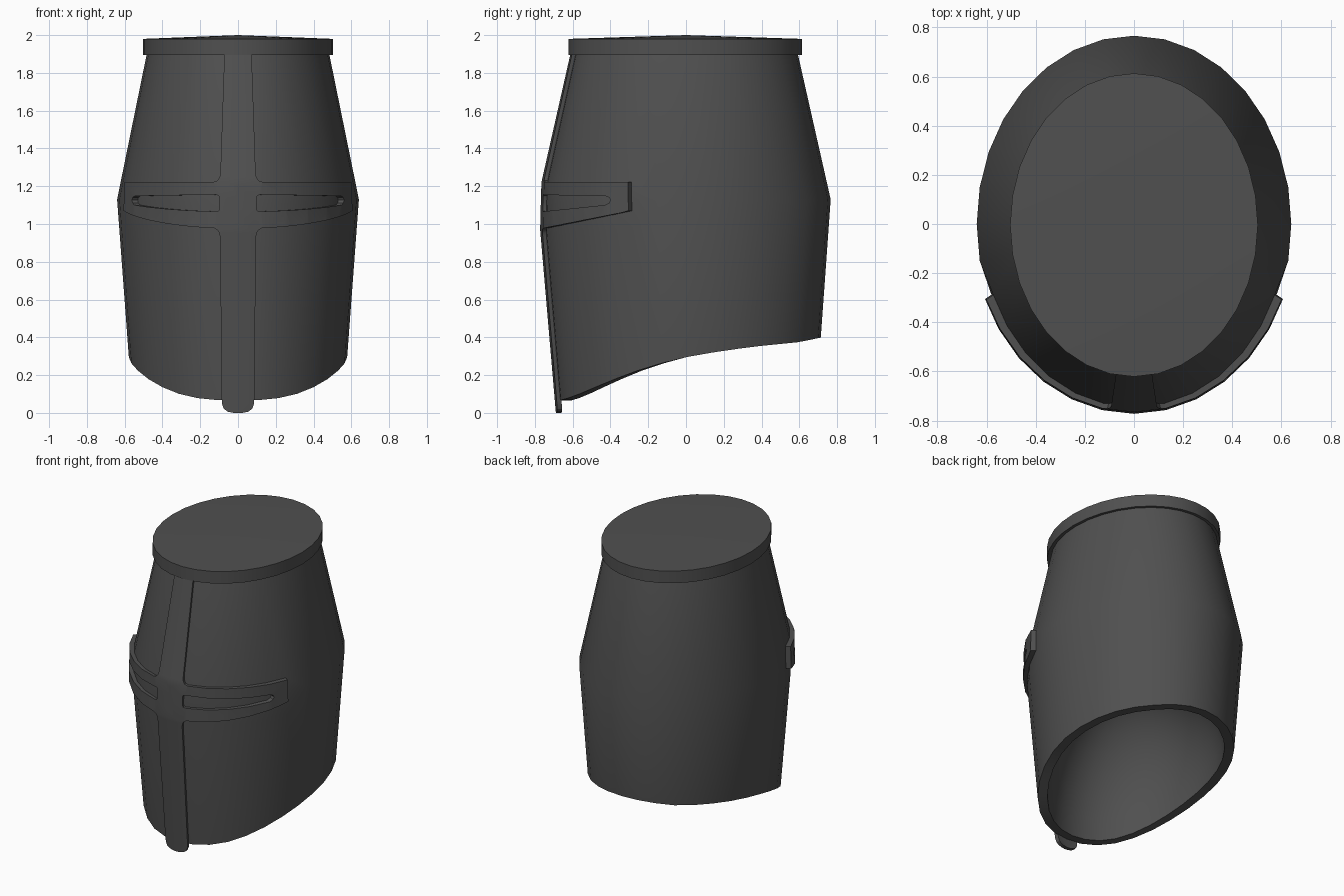
import bpy, bmesh, math

if "Cube" in bpy.data.objects:
    bpy.data.objects.remove(bpy.data.objects["Cube"])

N = 32                      # sides of the helm
STEP = 2 * math.pi / N
BAND_TOP, BROW, BAND_LOW = 1.222, 1.13, 0.97
PROFILE = [(0, 0.556, 0.677), (BROW, 0.64, 0.766), (1.9, 0.483, 0.592)]   # z, half width, half depth
HEM = [(-0.69, 0.06), (-0.6, 0.085), (-0.4, 0.17), (-0.2, 0.245), (0, 0.295),
       (0.2, 0.33), (0.4, 0.355), (0.6, 0.375), (0.72, 0.4)]               # y, z of the lower edge

steel = bpy.data.materials.new("dark steel")
steel.diffuse_color = (0.08, 0.08, 0.08, 1)
steel.use_nodes = True
steel.node_tree.nodes["Principled BSDF"].inputs["Base Color"].default_value = steel.diffuse_color


def lerp_table(table, v):
    for a, b in zip(table, table[1:]):
        if v <= b[0] or b is table[-1]:
            f = (v - a[0]) / (b[0] - a[0])
            return [p + (q - p) * f for p, q in zip(a[1:], b[1:])]


def radii(z, k):
    """Half width and depth; the brow is flattened behind the visor band."""
    if abs(k) <= 6 and BAND_LOW < z < BAND_TOP:
        lo, hi = lerp_table(PROFILE, BAND_LOW), lerp_table(PROFILE, BAND_TOP)
        f = (z - BAND_LOW) / (BAND_TOP - BAND_LOW)
        return [p + (q - p) * f for p, q in zip(lo, hi)]
    return lerp_table(PROFILE, z)


def corner(k, z, off_x=0.0, off_y=0.0):
    """Point on the helm wall at corner k, counted from the front."""
    rx, ry = radii(z, k)
    t = k * STEP
    shift = 0.008 * max(0, 1 - z / BROW)
    return ((rx + off_x) * math.sin(t), shift - (ry + off_y) * math.cos(t), z)


def finish(bm, name):
    bmesh.ops.recalc_face_normals(bm, faces=bm.faces)
    me = bpy.data.meshes.new(name)
    bm.to_mesh(me)
    bm.free()
    me.materials.append(steel)
    ob = bpy.data.objects.new(name, me)
    bpy.context.collection.objects.link(ob)
    bpy.ops.object.select_all(action='DESELECT')
    ob.select_set(True)
    bpy.context.view_layer.objects.active = ob
    bpy.ops.object.shade_smooth_by_angle(angle=math.radians(30))
    return ob


def loft(bm, rings):
    rows = [[bm.verts.new(p) for p in r] for r in rings]
    for a, b in zip(rows, rows[1:]):
        for i in range(N):
            j = (i + 1) % N
            bm.faces.new((a[i], a[j], b[j], b[i]))
    return rows


ks = [k - N // 2 for k in range(N)]


def hem(k, off):
    z = 0.3
    for _ in range(4):
        z = lerp_table(HEM, corner(k, z)[1])[0]
    return corner(k, z, off, off)


def wall_ring(z):
    """Band rows run round the front only and merge into the brow at the back."""
    return [corner(k, BROW if abs(k) > 6 and z < 1.5 else z) for k in ks]


# Helm wall: outside from top to hem, then a domed hollow inside
rings = [wall_ring(z) for z in (1.91, BAND_TOP, BROW, BAND_LOW)]
inner = [hem(k, -0.062) for k in ks]
rings += [[hem(k, 0) for k in ks], inner]
DOME = 0.95
for i in range(1, 9):
    a = i / 9 * math.pi / 2
    s, c = math.sin(a), math.cos(a)
    rings.append([(x * c, y * c, z + (DOME - z) * s) for x, y, z in inner])
bm = bmesh.new()
rows = loft(bm, rings)
bm.faces.new(rows[0])
apex = bm.verts.new((0, 0, DOME))
for i in range(N):
    bm.faces.new((rows[-1][i], rows[-1][(i + 1) % N], apex))
bmesh.ops.remove_doubles(bm, verts=bm.verts[:], dist=1e-4)
finish(bm, "helm_wall")

# Top cap: overhanging rim with a very shallow cone
bm = bmesh.new()
rows = loft(bm, [[(0.504 * math.sin(k * STEP), -0.004 - 0.617 * math.cos(k * STEP), z) for k in ks]
                 for z in (1.895, 1.98)])
bm.faces.new(rows[0])
apex = bm.verts.new((0, 0, 2.0))
for i in range(N):
    bm.faces.new((rows[1][i], rows[1][(i + 1) % N], apex))
finish(bm, "top_cap")

# Cross plate: flat outline in (angle, height), then wrapped around the wall
ARM = 1.18
arc = [0.19 + (ARM - 0.19) * i / 12 for i in range(13)]
half = [(0.04, 0.0), (0.09, 0.006), (0.125, 0.02), (0.14, 0.04), (0.145, 0.07), (0.145, 0.93),
        (0.15, 0.952), (0.165, 0.968)]
half += [(t, 0.975 + 0.153 * (1 - math.cos(t))) for t in arc]
half += [(1.175, 1.222), (0.2, 1.222), (0.167, 1.23), (0.15, 1.248), (0.145, 1.27), (0.14, 1.9)]
outline = half + [(-t, z) for t, z in reversed(half)]

# Eye slits
slit = [(0.15, 1.08), (0.15, 1.14), (0.157, 1.15), (0.175, 1.155), (0.98, 1.148), (1.012, 1.14),
        (1.022, 1.127), (1.012, 1.112)]
slit += [(t, 1.065 + 0.08 * (1 - math.cos(t))) for t in (0.98, 0.8, 0.6, 0.4, 0.175)]
slit += [(0.157, 1.069)]

bm = bmesh.new()
for loop in (outline, slit, [(-t, z) for t, z in slit]):
    vs = [bm.verts.new((t, z, 0)) for t, z in loop]
    for a, b in zip(vs, vs[1:] + vs[:1]):
        bm.edges.new((a, b))
bmesh.ops.triangle_fill(bm, edges=bm.edges[:], use_beauty=True, normal=(0, 0, 1))
cuts = [((k * STEP, 0, 0), (1, 0, 0)) for k in range(-6, 7)]
cuts += [((0, z, 0), (0, 1, 0)) for z in (BAND_TOP, BAND_LOW)]
for co, no in cuts:
    bmesh.ops.bisect_plane(bm, geom=bm.verts[:] + bm.edges[:] + bm.faces[:], dist=1e-5,
                           plane_co=co, plane_no=no)
ext = bmesh.ops.extrude_face_region(bm, geom=bm.faces[:])
for v in ext["geom"]:
    if isinstance(v, bmesh.types.BMVert):
        v.co.z = 1
for v in bm.verts:
    t, z, outer = v.co
    off = (-0.006, -0.006)
    if outer > 0.5:
        off = (0.036, 0.02)
        if abs(t) > 1.16:                # square off the arm ends
            t *= 0.985
    k = math.floor(t / STEP + 1e-4)
    f = t / STEP - k
    a, b = corner(k, z, *off), corner(k + 1, z, *off)
    v.co = [p + (q - p) * f for p, q in zip(a, b)]
finish(bm, "cross_plate")
